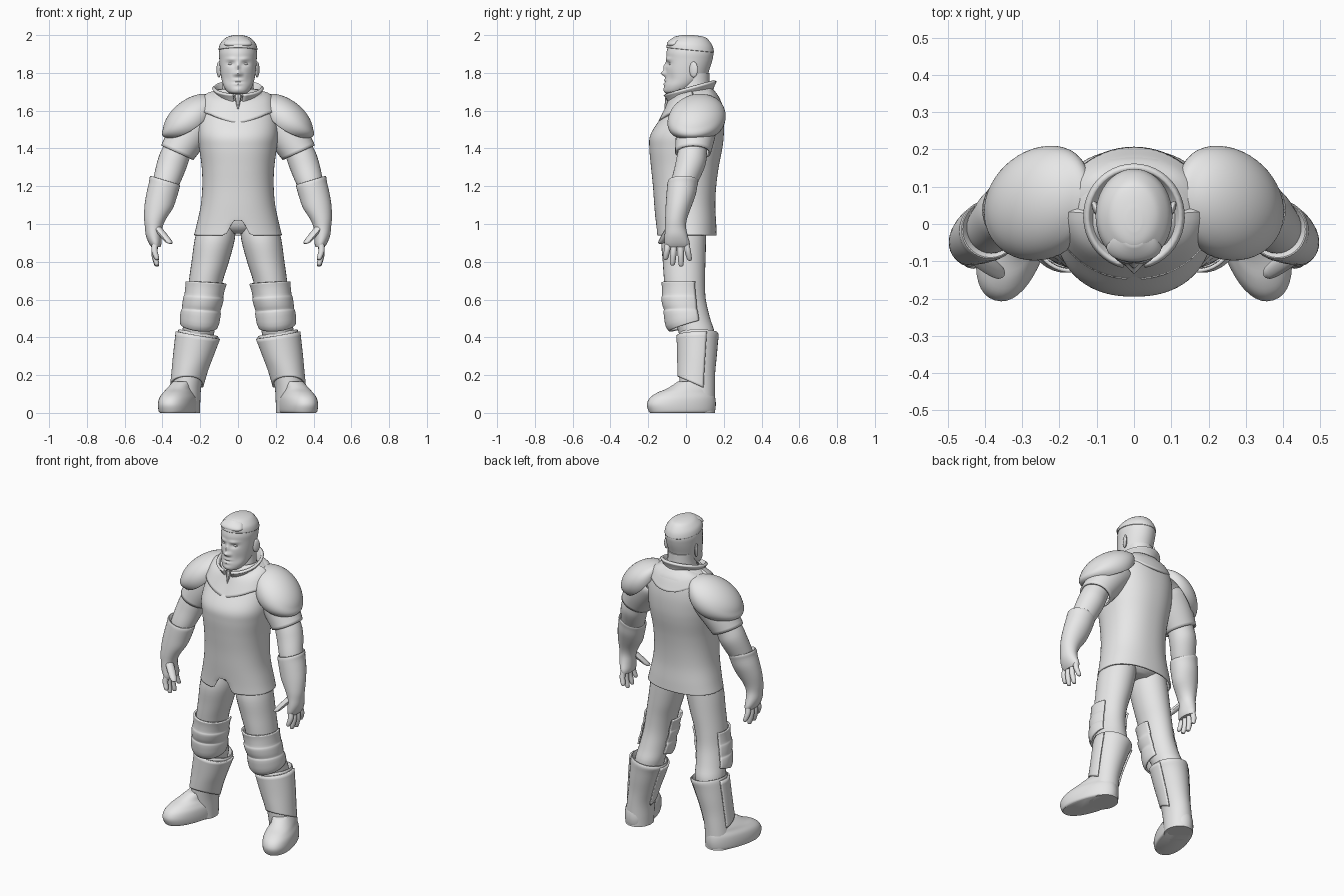
import bpy, bmesh, math
from mathutils import Vector, Matrix

grey = bpy.data.materials.new("plain_grey")
grey.diffuse_color = (0.8, 0.8, 0.8, 1)


def finish(name, bm, mirror=False, thick=0, angle=40):
    """Turn a bmesh into a shaded object, with optional thickness and mirroring."""
    bmesh.ops.recalc_face_normals(bm, faces=bm.faces)
    me = bpy.data.meshes.new(name)
    bm.to_mesh(me)
    bm.free()
    ob = bpy.data.objects.new(name, me)
    bpy.context.collection.objects.link(ob)
    me.materials.append(grey)
    bpy.ops.object.select_all(action='DESELECT')
    ob.select_set(True)
    bpy.context.view_layer.objects.active = ob
    bpy.ops.object.shade_smooth_by_angle(angle=math.radians(angle))
    if thick:
        s = ob.modifiers.new("thickness", 'SOLIDIFY')
        s.thickness = thick
        s.offset = 0
    if mirror:
        ob.modifiers.new("mirror", 'MIRROR')
    return ob


def spline(rings, sub):
    """Smoothly interpolate the ring values."""
    rings = [tuple(r) + (0,) * (7 - len(r)) for r in rings]
    out = []
    for i in range(len(rings) - 1):
        a, b, c, d = (rings[max(0, min(len(rings) - 1, i + k))] for k in (-1, 0, 1, 2))
        for s in range(sub):
            t = s / sub
            out.append([0.5 * (2 * q + (r - p) * t + (2 * p - 5 * q + 4 * r - w) * t * t
                        + (3 * q - p - 3 * r + w) * t ** 3) for p, q, r, w in zip(a, b, c, d)])
    return out + [rings[-1]]


def loft(rings, n=32, sub=4, arc=None, caps=True, power=1.0):
    """Rings are (x, y, z, radius x, radius y, slope along x, slope along y)."""
    bm = bmesh.new()
    a0, a1 = arc or (0, 360)
    count = n + 1 if arc else n
    rows = []
    for x, y, z, rx, ry, tx, ty in spline(rings, sub):
        row = []
        for i in range(count):
            a = math.radians(a0 + (a1 - a0) * i / n)
            u = math.copysign(abs(math.cos(a)) ** power, math.cos(a)) * rx
            v = math.copysign(abs(math.sin(a)) ** power, math.sin(a)) * ry
            row.append(bm.verts.new((x + u, y + v, z + tx * u + ty * v)))
        rows.append(row)
    for r, q in zip(rows, rows[1:]):
        for i in range(n):
            j = (i + 1) % count
            bm.faces.new((r[i], r[j], q[j], q[i]))
    if caps and not arc:
        bm.faces.new(rows[0])
        bm.faces.new(rows[-1])
    return bm


def body(z, front, back, rx):
    return (0, (front + back) / 2, z, rx, (back - front) / 2)


def ellipsoid(name, loc, size, mirror=False, turn=0):
    bm = bmesh.new()
    bmesh.ops.create_uvsphere(bm, u_segments=20, v_segments=12, radius=1,
                              matrix=Matrix.Translation(loc) @ Matrix.Rotation(turn, 4, 'Z')
                              @ Matrix.Diagonal((*size, 1)))
    return finish(name, bm, mirror)


# Vest with a notch in the front hem
bm = loft([body(0.94, -.152, .157, .228), body(1.0, -.155, .155, .213), body(1.1, -.163, .15, .192),
           body(1.2, -.17, .155, .184), body(1.3, -.18, .168, .187), body(1.4, -.189, .187, .2),
           body(1.47, -.184, .195, .208), body(1.55, -.135, .195, .205), body(1.62, -.088, .185, .19),
           body(1.67, -.072, .17, .16), body(1.71, -.05, .14, .1)], n=80, sub=6, caps=False, power=.88)
for v in bm.verts:
    if v.co.y < 0 and abs(v.co.x) < .065:
        lift = .945 + .075 * min(1, (.065 - abs(v.co.x)) / .035)
        v.co.z = max(v.co.z, lift)
finish("vest", bm, thick=.01)
finish("pelvis", loft([(0, .01, .95, .07, .07), (0, .01, .99, .17, .11), (0, 0, 1.1, .17, .12)]))

# Yoke around the neck, dipping at the front and back, and the flared collar
bm = loft([(0, .025, 1.592, .207, .168, 0, .3), (0, .03, 1.655, .172, .138, 0, .3),
           (0, .025, 1.69, .1, .115, 0, .28)], n=64, caps=False)
for v in bm.verts:
    side = min(1, abs(v.co.x) / .15)
    if v.co.y < .03:
        v.co.z += .035 * side - .012
    else:
        drop = (1 - side ** 2) * min(1, max(0, (v.co.y - .12) / .06))
        v.co.z -= .05 * drop
        v.co.y += .008 * drop
finish("yoke", bm, thick=.014)
finish("collar", loft([(0, .025, 1.665, .098, .11, 0, .28), (0, .022, 1.69, .108, .118, 0, .28),
                       (0, .02, 1.722, .13, .135, 0, .27)], n=40, arc=(-78, 258)), thick=.016)
bm = bmesh.new()
bmesh.ops.create_cone(bm, segments=8, radius1=.004, radius2=.02, depth=.075, cap_ends=True,
                      matrix=Matrix.Translation((0, -.1, 1.645)) @ Matrix.Rotation(-.3, 4, 'X'))
finish("throat_clasp", bm)

# Neck and head; the face is shaped with soft pushes
finish("neck", loft([(0, .03, 1.6, .095, .1), (0, .035, 1.68, .088, .093),
                     (0, .045, 1.75, .08, .08), (0, .045, 1.8, .08, .08)]))
bm = loft([body(1.688, -.098, -.03, .028), body(1.70, -.114, .02, .056), body(1.73, -.115, .06, .076),
           body(1.77, -.110, .105, .088), body(1.82, -.107, .125, .095), body(1.87, -.104, .14, .099),
           body(1.91, -.103, .145, .1), body(1.95, -.088, .132, .089), body(1.975, -.055, .108, .07),
           body(1.99, -.01, .06, .03)], n=80, sub=7)
pushes = [((0, 1.797), (.015, .013), -.024), ((0, 1.83), (.010, .022), -.014),
          ((.018, 1.792), (.008, .009), -.007), ((.037, 1.848), (.02, .011), .010),
          ((.035, 1.873), (.026, .009), -.007), ((0, 1.762), (.022, .006), -.006),
          ((0, 1.741), (.018, .006), -.006), ((0, 1.751), (.028, .004), .004),
          ((0, 1.712), (.022, .012), -.004), ((.06, 1.77), (.02, .03), .005)]
for v in bm.verts:
    if v.co.y < 0:
        x, z = abs(v.co.x), v.co.z
        for (px, pz), (sx, sz), amount in pushes:
            v.co.y += amount * math.exp(-((x - px) / sx) ** 2 - ((z - pz) / sz) ** 2)
finish("head", bm, angle=60)
ellipsoid("eyes", (.037, -.077, 1.848), (.017, .014, .008), True)
ellipsoid("ears", (.101, .04, 1.818), (.010, .024, .042), True, -.4)

# Cropped hair cap with a raised fringe
finish("hair", loft([(0, .022, 1.92, .101, .124, 0, -.1), (0, .022, 1.926, .103, .126, 0, -.1),
                     (0, .022, 1.955, .094, .117, 0, -.08), (0, .02, 1.982, .07, .092, 0, 0),
                     (0, .015, 1.994, .047, .067), (0, .01, 2.0, .02, .03)], n=40))
finish("fringe", loft([(0, -.063, 1.942, .064, .034, 0, .05), (0, -.063, 1.955, .074, .039, 0, .05),
                       (0, -.05, 1.978, .058, .042, 0, .2), (0, -.03, 1.992, .03, .03)], n=32))

# Shoulder domes: ellipsoids with a curved open rim, tilted outwards and swept forwards
bm = bmesh.new()
bmesh.ops.create_uvsphere(bm, u_segments=48, v_segments=32, radius=1)
bmesh.ops.bisect_plane(bm, geom=bm.verts[:] + bm.edges[:] + bm.faces[:], plane_co=(0, 0, -.42),
                       plane_no=(0, 0, -1), clear_outer=True)
along, up = Vector((.79, 0, -.61)), Vector((.61, 0, .79))
for v in bm.verts:
    x, y, z = v.co
    z += .5 * x * x * max(0, .5 - z)
    v.co = (Vector((.244, .056, 1.552)) + along * x * .17 + up * z * .104
            + Vector((0, y * .147 - .025 * x, 0)))
finish("shoulder_guards", bm, True, .01)

# Arms
finish("sleeves", loft([(.17, .06, 1.55, .07, .09, .8), (.215, .06, 1.535, .085, .1, .7),
                        (.27, .05, 1.46, .088, .098, .5), (.322, .037, 1.378, .08, .089, .45)],
                       caps=False), True, .012)
finish("upper_arms", loft([(.29, .045, 1.46, .06, .07, .5), (.33, .032, 1.37, .072, .078, .4),
                           (.352, .022, 1.31, .074, .08, .35), (.378, -.005, 1.23, .068, .072, .3),
                           (.395, -.02, 1.18, .06, .06, .2)]), True)
finish("forearm_cuffs", loft([(.384, -.01, 1.21, .062, .065, .3), (.386, -.014, 1.232, .074, .076, .3),
                              (.388, -.016, 1.222, .08, .081, .3), (.392, -.02, 1.2, .079, .08, .28),
                              (.405, -.027, 1.15, .079, .077, .2), (.42, -.04, 1.09, .075, .068, .1),
                              (.438, -.052, 1.03, .059, .058), (.446, -.055, .985, .047, .055),
                              (.446, -.052, .94, .042, .061), (.439, -.047, .9, .034, .067),
                              (.434, -.045, .877, .024, .062)], sub=3), True)


def digit(name, a, b, r, bend=.008):
    """Tapered finger between two points, bent slightly outwards."""
    a, b = Vector(a), Vector(b)
    mid = (a + b) / 2 + Vector((bend, 0, 0))
    tip = b + (b - a).normalized() * r * .6
    finish(name, loft([(*a, r, r), (*mid, r, r), (*b, r * .8, r * .8), (*tip, r * .3, r * .3)],
                      n=12, sub=3), True)


for label, y0, y1, z1 in (("index", -.094, -.107, .82), ("middle", -.062, -.071, .79),
                          ("ring", -.03, -.026, .785), ("little", 0, .018, .815)):
    digit(label + "_fingers", (.438, y0, .9), (.431, y1, z1), .0165)
digit("thumbs", (.432, -.08, .985), (.366, -.128, .905), .024, 0)

# Legs
finish("trousers", loft([(.105, .0, 1.03, .095, .105), (.123, -.012, .92, .106, .118),
                         (.147, -.01, .8, .099, .113), (.17, -.008, .7, .09, .108),
                         (.186, 0, .6, .085, .105), (.2, .028, .5, .085, .1),
                         (.21, .055, .43, .085, .095), (.22, .06, .36, .08, .09)]), True)

# Ridged knee guards wrapping the front
finish("knee_guards", loft([(.168, -.013, .69, .104, .113, .06, -.02), (.174, -.012, .66, .1, .11, .06),
                            (.181, -.01, .62, .098, .112, .06), (.183, -.01, .605, .102, .116, .06),
                            (.19, -.006, .57, .1, .114, .06), (.195, -.002, .545, .097, .109, .06),
                            (.197, 0, .53, .101, .114, .08), (.203, .006, .49, .1, .11, .1, .25),
                            (.207, .015, .465, .095, .1, .1, .3)], arc=(-205, 32), sub=3), True, .01)

# Boots, shoes and shin plates
finish("boot_shafts", loft([(.212, .066, .39, .09, .085, .17), (.211, .067, .425, .1, .097, .17),
                            (.211, .067, .41, .108, .106, .17), (.222, .065, .37, .103, .104, .1),
                            (.238, .063, .3, .095, .1), (.256, .06, .22, .085, .095),
                            (.272, .06, .14, .078, .093), (.28, .063, .05, .08, .09),
                            (.282, .063, 0, .08, .09)], sub=3), True)
finish("shin_plates", loft([(.212, .067, .412, .113, .112, .17, .02), (.238, .062, .3, .101, .104, .05),
                            (.256, .058, .22, .091, .099, 0, -.2), (.27, .056, .15, .084, .096, 0, -.45)],
                           arc=(-200, 22)), True, .01)
bm = loft([(0, 0, 0, .08, .174), (0, 0, .01, .088, .181), (0, -.003, .045, .09, .188),
           (0, .004, .08, .085, .178), (0, .02, .107, .072, .154), (0, .045, .13, .062, .122),
           (-.01, .07, .165, .052, .088)], n=40, power=.9)
turn = Matrix.Translation((.318, -.022, 0)) @ Matrix.Rotation(math.radians(17), 4, 'Z')
bmesh.ops.transform(bm, matrix=turn, verts=bm.verts)
finish("shoes", bm, True)
